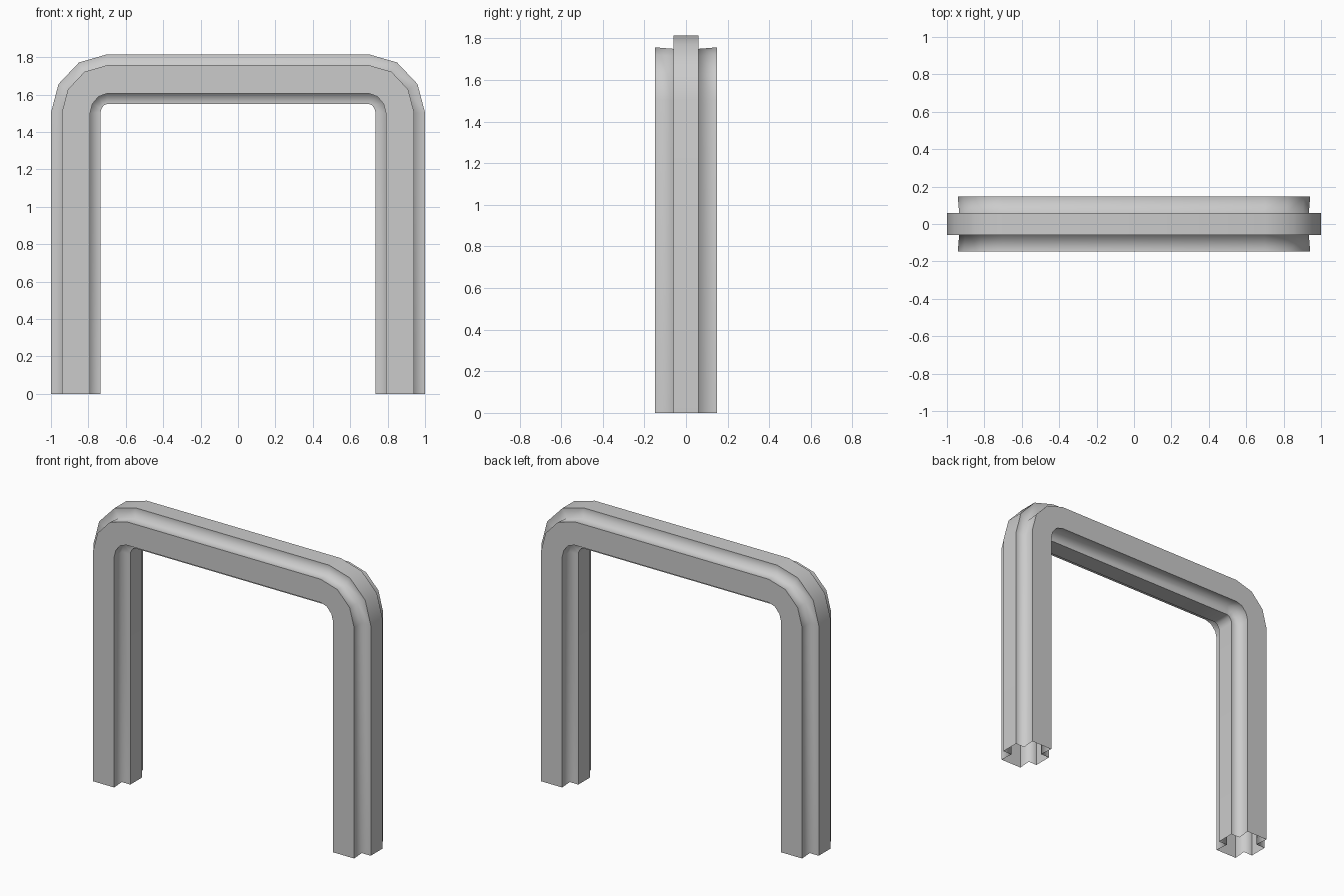
import bpy, bmesh
from math import sin, cos, radians

cube = bpy.data.objects.get("Cube")
if cube:
    bpy.data.objects.remove(cube, do_unlink=True)

# Single plain grey finish
grey = bpy.data.materials.new("plain_grey")
grey.use_nodes = True
colour = (0.6, 0.6, 0.6, 1)
grey.diffuse_color = colour
grey.node_tree.nodes["Principled BSDF"].inputs["Base Color"].default_value = colour

# Bend centre and cross-section: (distance from bend centre, depth)
BEND_X, BEND_Z = 0.70, 1.503
RISE = 0.012
half = [(0.30, 0.06), (0.235, 0.06), (0.242, 0.148),
        (0.09, 0.148), (0.097, 0.06), (0.035, 0.06)]
profile = half + [(r, -y) for r, y in reversed(half)]
CONCAVE = {1, 4, 7, 10}


def ring(bm, side, angle, floor=False):
    """One cross-section of the frame at a given bend angle."""
    c, s = cos(radians(angle)), sin(radians(angle))
    return [bm.verts.new((side * (BEND_X + r * c), y,
                          0 if floor else BEND_Z + (r + RISE * s) * s))
            for r, y in profile]


# Hollow cross-shaped section swept up, over and down, open at both feet
bm = bmesh.new()
bend = (0, 30, 60, 90)
rings = [ring(bm, -1, 0, True)]
rings += [ring(bm, -1, a) for a in bend]
rings += [ring(bm, 1, a) for a in reversed(bend)]
rings.append(ring(bm, 1, 0, True))
n = len(profile)
for a, b in zip(rings, rings[1:]):
    for i in range(n):
        j = (i + 1) % n
        bm.faces.new((a[i], a[j], b[j], b[i]))
    # Crisp outer corners, soft inner grooves
    for i in range(n):
        bm.edges.get((a[i], b[i])).smooth = i in CONCAVE
for f in bm.faces:
    f.smooth = True
bm.normal_update()
# Make the front panel face forwards, and so every face outwards
front = min(bm.faces, key=lambda f: f.calc_center_median().y)
if front.normal.y > 0:
    bmesh.ops.reverse_faces(bm, faces=bm.faces[:])

mesh = bpy.data.meshes.new("arch_frame")
bm.to_mesh(mesh)
bm.free()
mesh.materials.append(grey)
arch = bpy.data.objects.new("arch_frame", mesh)
bpy.context.collection.objects.link(arch)
